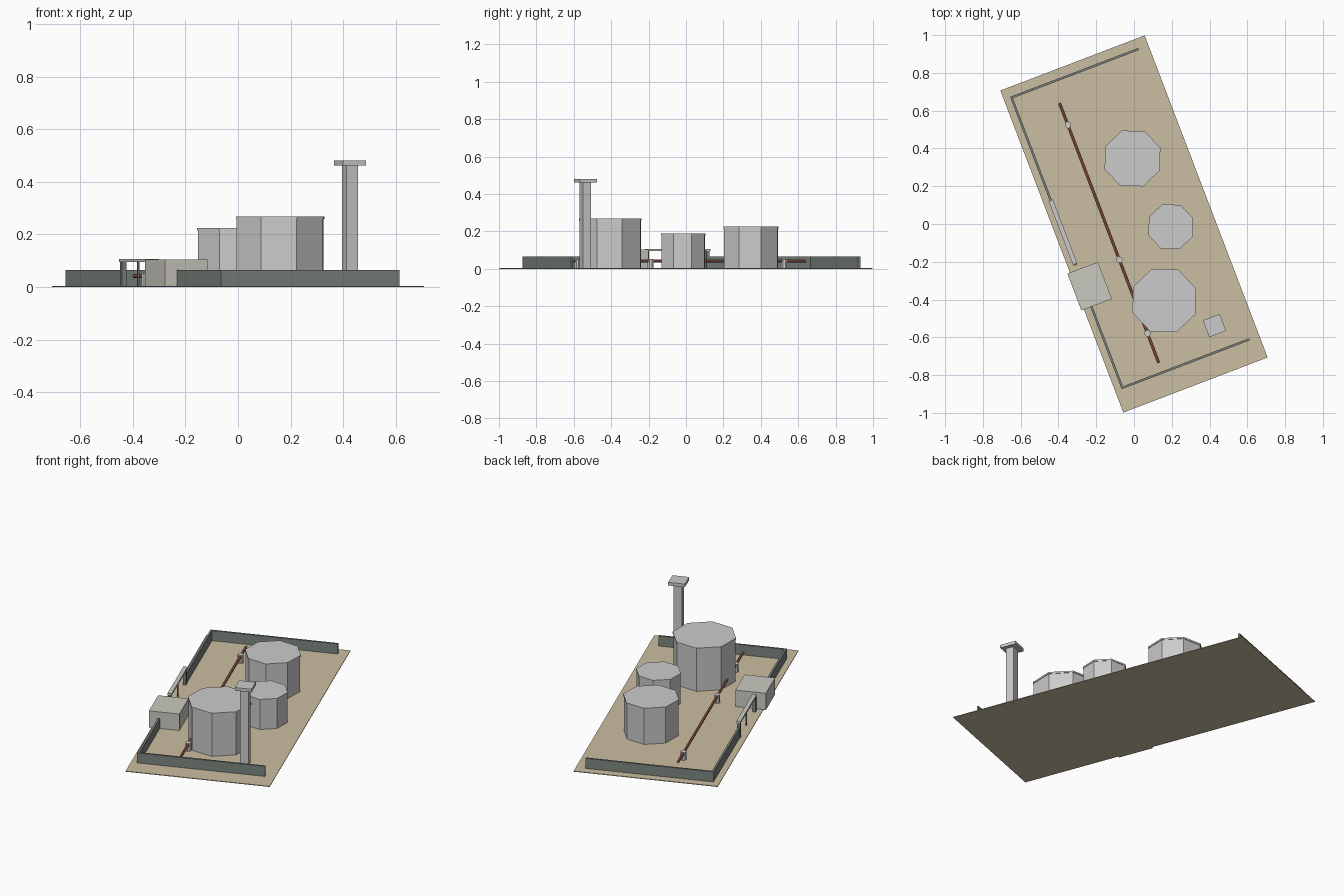
import bpy
from math import pi, radians
from mathutils import Matrix, Vector

if "Cube" in bpy.data.objects:
    bpy.data.objects.remove(bpy.data.objects["Cube"])

ANGLE = radians(20.9)          # whole site is turned about z
TURN = Matrix.Rotation(ANGLE, 3, 'Z')


def material(name, rgb):
    m = bpy.data.materials.new(name)
    m.diffuse_color = (*rgb, 1)
    m.use_nodes = True
    m.node_tree.nodes["Principled BSDF"].inputs["Base Color"].default_value = m.diffuse_color
    return m


sand = material("sand", (0.60, 0.52, 0.36))
dark = material("wall_green_grey", (0.20, 0.23, 0.21))
rust = material("rust_red", (0.50, 0.16, 0.11))
plaster = material("plaster", (0.60, 0.59, 0.53))


def finish(name, mat):
    o = bpy.context.object
    o.name = name
    if mat:
        o.data.materials.append(mat)
    return o


def box(name, u, v, size, z0, z1, mat=None):
    """Box in site coordinates, spanning z0 to z1."""
    bpy.ops.mesh.primitive_cube_add(size=1, location=TURN @ Vector((u, v, (z0 + z1) / 2)),
                                    rotation=(0, 0, ANGLE))
    o = finish(name, mat)
    o.scale = (size[0], size[1], z1 - z0)
    return o


def prism(name, u, v, r, z0, z1, sides=8, mat=None):
    """Upright prism with a corner on the site's u axis."""
    bpy.ops.mesh.primitive_cylinder_add(vertices=sides, radius=r, depth=z1 - z0,
                                        location=TURN @ Vector((u, v, (z0 + z1) / 2)),
                                        rotation=(0, 0, ANGLE))
    return finish(name, mat)


# Ground slab
box("ground_slab", 0, 0, (0.818, 1.825), 0, 0.004, sand)

# Perimeter walls, open on the right side
T, H, WU = 0.012, 0.065, -0.367
box("back_wall", -0.01, 0.857, (0.726, T), 0.002, H, dark)
box("front_wall", -0.01, -0.788, (0.726, T), 0.002, H, dark)
box("left_wall_back", WU, (0.857 + 0.265) / 2, (T, 0.592), 0.002, H, dark)
box("left_wall_front", WU, (-0.30 - 0.788) / 2, (T, 0.488), 0.002, H, dark)

# Gate beside the gatehouse
box("gate_post_back", WU, 0.262, (0.018, 0.018), 0.002, 0.095, dark)
box("gate_post_middle", WU, 0.10, (0.007, 0.007), 0.002, 0.095, dark)
box("gate_post_front", WU, -0.085, (0.018, 0.018), 0.002, 0.095, dark)
box("gate_lintel", WU, 0.094, (0.024, 0.362), 0.095, 0.106)
box("gatehouse", -0.337, -0.224, (0.173, 0.209), 0.002, 0.104, plaster)

# Storage tanks with slightly overhanging lids
for name, x, y, r, h in (("front_tank", 0.16, -0.405, 0.18, 0.268),
                         ("middle_tank", 0.195, -0.015, 0.127, 0.188),
                         ("back_tank", -0.008, 0.347, 0.158, 0.225)):
    u, v, _ = TURN.transposed() @ Vector((x, y, 0))
    prism(name, u, v, r * 0.98, 0.002, h - 0.01)
    prism(name + "_lid", u, v, r, h - 0.01, h)

# Watch tower
u, v, _ = TURN.transposed() @ Vector((0.426, -0.538, 0))
box("tower_shaft", u, v, (0.048, 0.048), 0.002, 0.462)
box("tower_cap", u, v, (0.095, 0.095), 0.462, 0.481)

# Long pipe on supports
bpy.ops.mesh.primitive_cylinder_add(vertices=8, radius=0.008, depth=1.472,
                                    location=TURN @ Vector((-0.14, 0.003, 0.042)),
                                    rotation=(pi / 2, 0, ANGLE))
finish("pipe", rust)
for i, v in enumerate((0.615, -0.149, -0.567)):
    prism(f"pipe_support_{i}", -0.14, v, 0.017, 0.002, 0.052)
